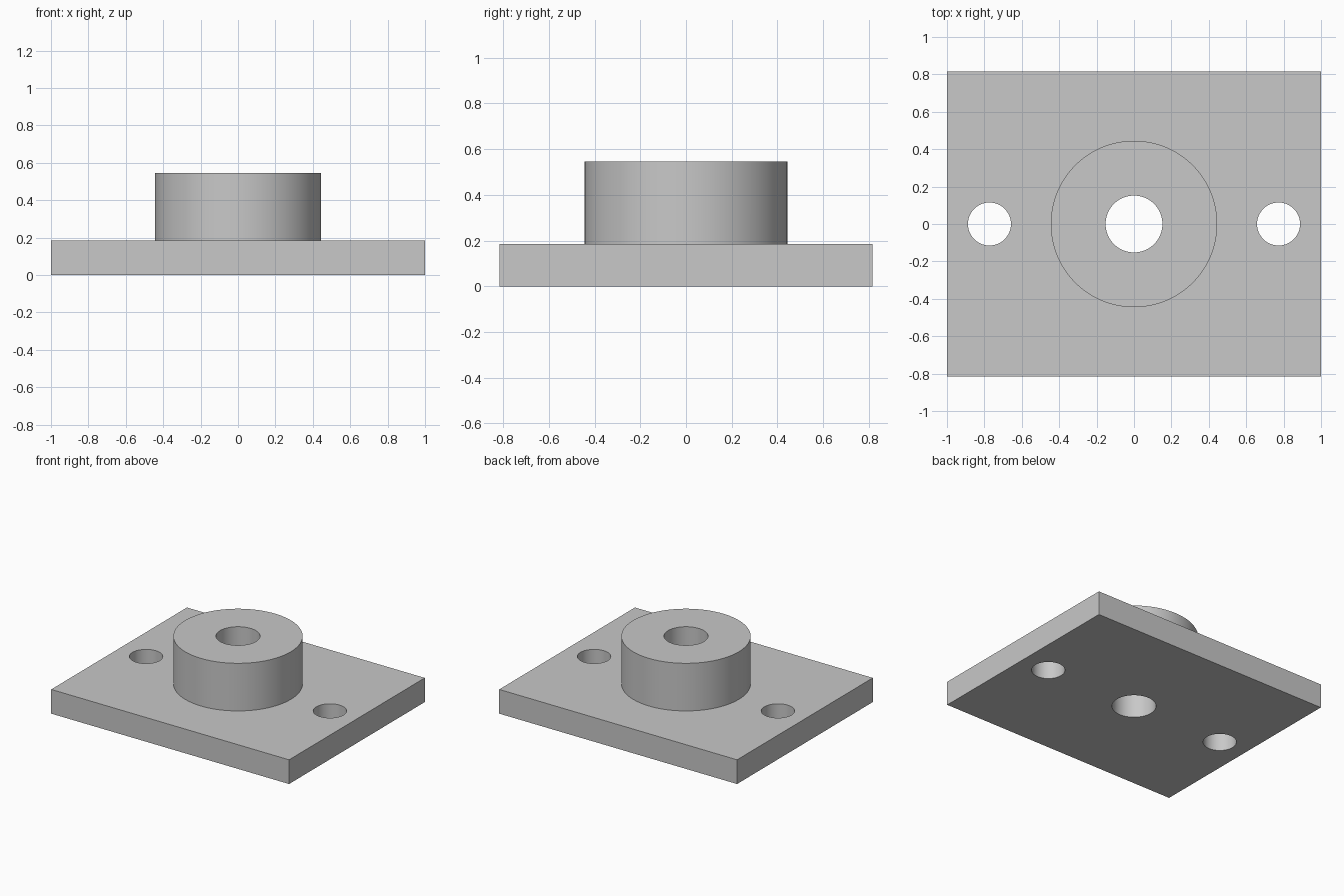
import bpy
import math

cube = bpy.data.objects.get("Cube")
if cube:
    bpy.data.objects.remove(cube, do_unlink=True)

WIDTH, DEPTH, THICKNESS = 2.0, 1.63, 0.184
TOP = 0.546
BOSS_RADIUS, BORE_RADIUS = 0.445, 0.152
HOLE_RADIUS, HOLE_X = 0.115, 0.773

steel = bpy.data.materials.new("light grey")
steel.use_nodes = True
grey = (0.58, 0.58, 0.58, 1)
steel.diffuse_color = grey
steel.node_tree.nodes["Principled BSDF"].inputs["Base Color"].default_value = grey


def cylinder(name, radius, bottom, top, x=0):
    bpy.ops.mesh.primitive_cylinder_add(
        vertices=96, radius=radius, depth=top - bottom,
        location=(x, 0, (bottom + top) / 2))
    obj = bpy.context.object
    obj.name = name
    obj.data.materials.append(steel)
    return obj


def combine(target, tool, operation):
    mod = target.modifiers.new(tool.name, "BOOLEAN")
    mod.operation = operation
    mod.solver = "EXACT"
    mod.object = tool
    bpy.context.view_layer.objects.active = target
    bpy.ops.object.modifier_apply(modifier=mod.name)
    bpy.data.objects.remove(tool, do_unlink=True)


# Rectangular base plate
bpy.ops.mesh.primitive_cube_add(size=1, location=(0, 0, THICKNESS / 2))
flange = bpy.context.object
flange.name = "flange_with_boss"
flange.scale = (WIDTH, DEPTH, THICKNESS)
bpy.ops.object.transform_apply(location=True, rotation=False, scale=True)
flange.data.materials.append(steel)

# Round boss joined to the plate
combine(flange, cylinder("boss", BOSS_RADIUS, THICKNESS / 2, TOP), "UNION")

# Central bore and the two mounting holes, all the way through
combine(flange, cylinder("bore", BORE_RADIUS, -0.1, TOP + 0.1), "DIFFERENCE")
for side in (-1, 1):
    hole = cylinder("mounting_hole", HOLE_RADIUS, -0.1, THICKNESS + 0.1, side * HOLE_X)
    combine(flange, hole, "DIFFERENCE")

# Smooth round walls, crisp edges
bpy.ops.object.select_all(action="DESELECT")
flange.select_set(True)
bpy.context.view_layer.objects.active = flange
bpy.ops.object.shade_smooth_by_angle(angle=math.radians(30))
